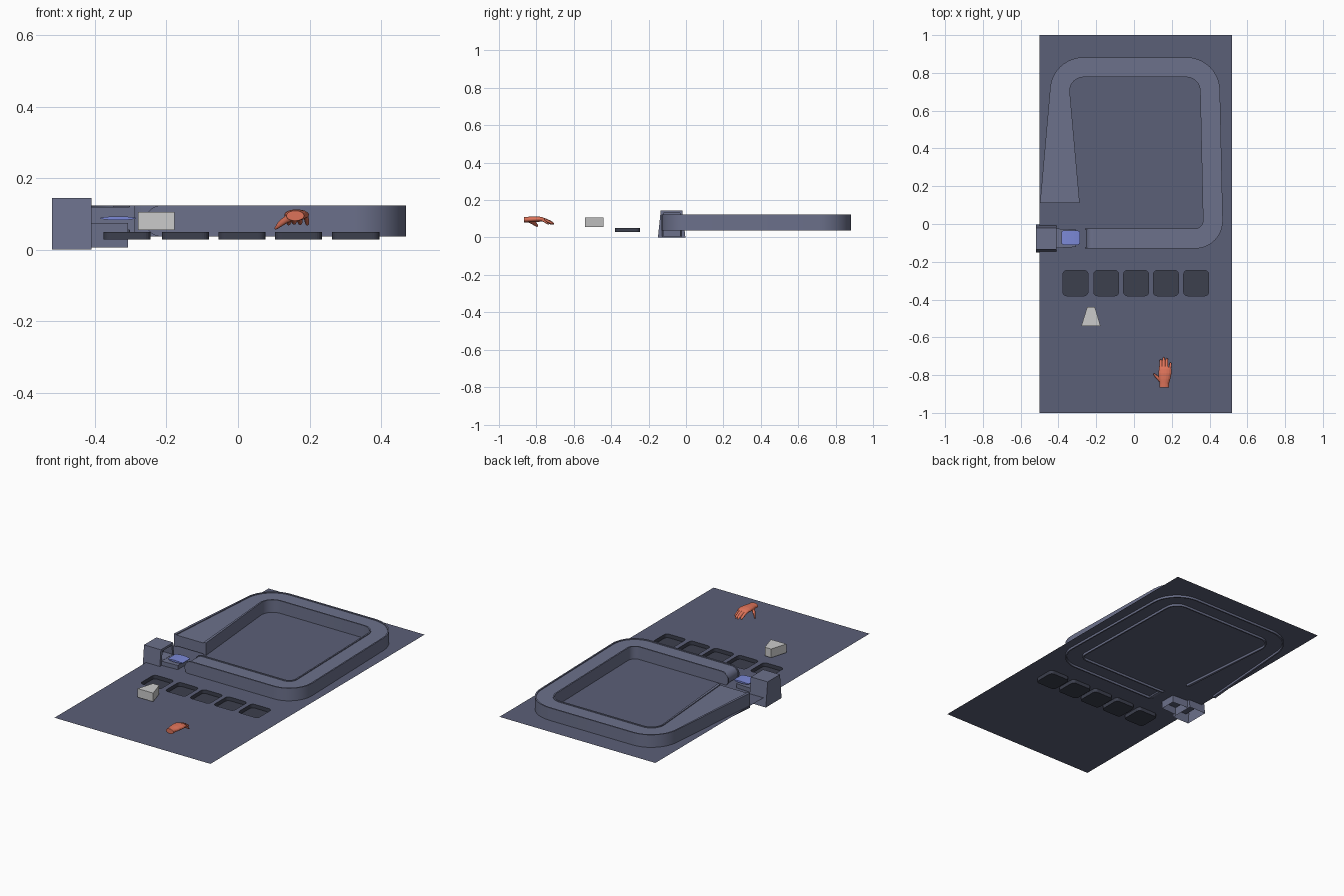
import bpy, bmesh, math
from mathutils import Vector

if "Cube" in bpy.data.objects:
    bpy.data.objects.remove(bpy.data.objects["Cube"])


def material(name, rgb):
    m = bpy.data.materials.new(name)
    m.diffuse_color = (*rgb, 1)
    m.use_nodes = True
    m.node_tree.nodes["Principled BSDF"].inputs["Base Color"].default_value = m.diffuse_color
    return m


TABLE = material("slate", (0.105, 0.115, 0.185))
TRACK = material("slate_light", (0.15, 0.165, 0.26))
DARK = material("dark_slate", (0.045, 0.05, 0.075))
BLUE = material("blue", (0.20, 0.25, 0.68))
SKIN = material("salmon", (0.72, 0.17, 0.10))


def mesh(name, verts, faces, mat=None, smooth=None, fix=True):
    me = bpy.data.meshes.new(name)
    me.from_pydata([tuple(v) for v in verts], [], faces)
    if fix:
        bm = bmesh.new()
        bm.from_mesh(me)
        bmesh.ops.recalc_face_normals(bm, faces=bm.faces)
        bm.to_mesh(me)
        bm.free()
    ob = bpy.data.objects.new(name, me)
    bpy.context.collection.objects.link(ob)
    if mat:
        me.materials.append(mat)
    if smooth:
        bpy.ops.object.select_all(action='DESELECT')
        ob.select_set(True)
        bpy.context.view_layer.objects.active = ob
        bpy.ops.object.shade_smooth_by_angle(angle=math.radians(smooth))
    return ob


def loft(rings, caps=(True, True)):
    n = len(rings[0])
    verts = [v for r in rings for v in r]
    faces = [(i * n + j, i * n + (j + 1) % n, (i + 1) * n + (j + 1) % n, (i + 1) * n + j)
             for i in range(len(rings) - 1) for j in range(n)]
    if caps[0]:
        faces.append(tuple(reversed(range(n))))
    if caps[1]:
        faces.append(tuple(range(len(verts) - n, len(verts))))
    return verts, faces


def at_z(pts, z):
    return [(x, y, z) for x, y in pts]


def rounded(cx, cy, hx, hy, r, seg=5):
    pts = []
    for k, (sx, sy) in enumerate([(1, 1), (-1, 1), (-1, -1), (1, -1)]):
        for i in range(seg + 1):
            a = math.pi / 2 * (k + i / seg)
            pts.append((cx + sx * (hx - r) + r * math.cos(a), cy + sy * (hy - r) + r * math.sin(a)))
    return pts


# table top with five openings
PZ = 0.05
pockets = [rounded(x, -0.313, 0.066, 0.067, 0.02) for x in (-0.31, -0.147, 0.011, 0.169, 0.329)]
bm = bmesh.new()
edges = []
for loop in [[(-0.5, -1), (0.52, -1), (0.52, 1), (-0.5, 1)]] + pockets:
    vs = [bm.verts.new(p) for p in at_z(loop, PZ)]
    edges += [bm.edges.new((vs[i - 1], vs[i])) for i in range(len(vs))]
bmesh.ops.triangle_fill(bm, use_beauty=True, edges=edges, normal=(0, 0, 1))
bmesh.ops.dissolve_limit(bm, angle_limit=0.01, verts=bm.verts, edges=bm.edges)
me = bpy.data.meshes.new("table_top")
bm.to_mesh(me)
bm.free()
me.materials.append(TABLE)
bpy.context.collection.objects.link(bpy.data.objects.new("table_top", me))

# sunken card pockets, open at the top
for i, p in enumerate(pockets):
    v, f = loft([at_z(p, PZ), at_z(p, 0.028)], (False, True))
    ob = mesh(f"pocket_{i + 1}", v, f, DARK, fix=False)
    ob.data.flip_normals()


# track path with filleted corners
def fillet(pts, radii, seg=10):
    out = [Vector(pts[0])]
    for i in range(1, len(pts) - 1):
        p, r = Vector(pts[i]), radii[i - 1]
        a, b = (Vector(pts[i - 1]) - p).normalized(), (Vector(pts[i + 1]) - p).normalized()
        half = a.angle(b) / 2
        centre = p + (a + b).normalized() * (r / math.sin(half))
        d0 = p + a * (r / math.tan(half)) - centre
        d1 = p + b * (r / math.tan(half)) - centre
        total = d0.angle_signed(d1)
        for k in range(seg + 1):
            t = -total * k / seg
            out.append(centre + Vector((d0.x * math.cos(t) - d0.y * math.sin(t),
                                        d0.x * math.sin(t) + d0.y * math.cos(t))))
    return out + [Vector(pts[-1])]


path = fillet([(-0.3925, 0.112), (-0.3925, 0.83), (0.40, 0.83), (0.42, -0.0775), (-0.215, -0.0775)],
              [0.125, 0.125, 0.095])
W, RIM, LO, HI, BELT = 0.0525, 0.008, 0.037, 0.124, 0.119
profile = [(-W, LO), (-W, HI), (-W + RIM, HI), (-W + RIM, BELT), (W - RIM, BELT), (W - RIM, HI),
           (W, HI), (W, LO), (W - RIM, LO), (W - RIM, 0.055), (-W + RIM, 0.055), (-W + RIM, LO)]
rings = []
for i, p in enumerate(path):
    d0 = (p - path[max(i - 1, 0)])
    d1 = (path[min(i + 1, len(path) - 1)] - p)
    d0, d1 = (d0 or d1).normalized(), (d1 or d0).normalized()
    t = (d0 + d1).normalized()
    side = Vector((t.y, -t.x)) / max(t.dot(d0), 0.5)
    rings.append([(p.x + side.x * o, p.y + side.y * o, z) for o, z in profile])
mesh("track", *loft(rings), TRACK, smooth=30)

# rounded track end: half drum with two rims
R = (HI - LO) / 2
drum = [(-W, 0), (-W, R), (-W + RIM, R), (-W + RIM, R - 0.005), (W - RIM, R - 0.005),
        (W - RIM, R), (W, R), (W, 0)]
rings = []
for k in range(17):
    a = math.pi / 2 + math.pi * k / 16
    rings.append([(-0.215 + r * math.cos(a), -0.0775 + y, LO + R + r * math.sin(a)) for y, r in drum])
mesh("track_end", *loft(rings), TRACK, smooth=30)

# card dispenser housing: tapered, open underneath, mouth on the right
x0, x1 = -0.52, -0.41
low = [(x0, -0.15, 0), (x1, -0.15, 0), (x1, -0.003, 0), (x0, -0.003, 0)]
top = [(x0, -0.135, 0.145), (x1, -0.135, 0.145), (x1, -0.02, 0.145), (x0, -0.02, 0.145)]
mouth = [(x1, -0.125, 0.076), (x1, -0.025, 0.076), (x1, -0.032, 0.132), (x1, -0.12, 0.132)]
inner = [(x1 - 0.06, y, z) for _, y, z in mouth]
faces = [(4, 5, 6, 7), (0, 1, 5, 4), (2, 3, 7, 6), (3, 0, 4, 7),
         (1, 2, 9, 8), (2, 6, 10, 9), (6, 5, 11, 10), (5, 1, 8, 11),
         (8, 9, 13, 12), (9, 10, 14, 13), (10, 11, 15, 14), (11, 8, 12, 15), (12, 13, 14, 15)]
mesh("dispenser_housing", low + top + mouth + inner, faces, TRACK)

# dispenser tray, open underneath
tray = [(-0.415, -0.128), (-0.308, -0.122), (-0.308, -0.03), (-0.415, -0.024)]
mesh("dispenser_tray", *loft([at_z(tray, 0.006), at_z(tray, 0.075)], (False, True)), TRACK)

# slightly bowed card stack
cols, rows = [], 9
for k in range(rows):
    u = k / (rows - 1) * 2 - 1
    x, t = -0.335 + 0.049 * u, 0.0015 + 0.004 * (1 - u * u)
    h = 0.039 - 0.006 * abs(u) ** 6
    z = 0.088
    cols.append([(x, -0.0725 - h, z - t), (x, -0.0725 + h, z - t), (x, -0.0725 + h, z + t), (x, -0.0725 - h, z + t)])
mesh("card", *loft(cols), BLUE, smooth=35)

# wedge block
wedge = [(-0.279, -0.54), (-0.177, -0.54), (-0.207, -0.44), (-0.248, -0.44)]
mesh("wedge_block", *loft([at_z(wedge, 0.055), at_z(wedge, 0.106)]))


# hand: overlapping tubes fused into one skin
def tube(stations, axis, n=14):
    """stations: (x, y, z, half width, half height); axis 0 runs along x, axis 1 along y"""
    out = []
    for x, y, z, w, h in stations:
        ring = []
        for k in range(n):
            c, s = math.cos(2 * math.pi * k / n), math.sin(2 * math.pi * k / n)
            ring.append((x + (0 if axis == 0 else w * c), y + (w * c if axis == 0 else 0), z + h * s))
        out.append(ring)
    return loft(out)


def finger(kx, tx, ky, ty, drop, r):
    pts = []
    for t, s in ((0, 1.1), (0.3, 1), (0.6, 0.95), (0.85, 0.85), (0.95, 0.65), (1, 0.25)):
        pts.append((kx + (tx - kx) * t, ky + (ty - ky) * t, 0.098 - drop * t ** 1.4, r * s, r * s))
    return tube(pts, 1)


parts = [tube([(0.160, -0.866, 0.095, 0.026, 0.015), (0.160, -0.845, 0.096, 0.025, 0.015),
               (0.162, -0.82, 0.097, 0.031, 0.016), (0.164, -0.79, 0.098, 0.035, 0.015),
               (0.165, -0.768, 0.097, 0.034, 0.012), (0.165, -0.757, 0.096, 0.029, 0.008)], 1),
         finger(0.141, 0.142, -0.775, -0.716, 0.027, 0.0082),
         finger(0.157, 0.157, -0.77, -0.705, 0.025, 0.0085),
         finger(0.173, 0.174, -0.772, -0.71, 0.026, 0.0082),
         finger(0.188, 0.194, -0.782, -0.733, 0.028, 0.0072),
         tube([(0.152, -0.838, 0.092, 0.016, 0.013), (0.137, -0.826, 0.086, 0.014, 0.012),
               (0.122, -0.812, 0.076, 0.011, 0.011), (0.111, -0.801, 0.067, 0.009, 0.009),
               (0.106, -0.796, 0.062, 0.006, 0.006), (0.102, -0.793, 0.059, 0.002, 0.002)], 0)]
verts, faces = [], []
for v, f in parts:
    faces += [tuple(i + len(verts) for i in q) for q in f]
    verts += v
hand = mesh("hand", verts, faces, SKIN)
rm = hand.modifiers.new("fuse", 'REMESH')
rm.mode, rm.voxel_size, rm.use_smooth_shade = 'VOXEL', 0.0018, True
sm = hand.modifiers.new("soften", 'SMOOTH')
sm.factor, sm.iterations = 0.5, 4
